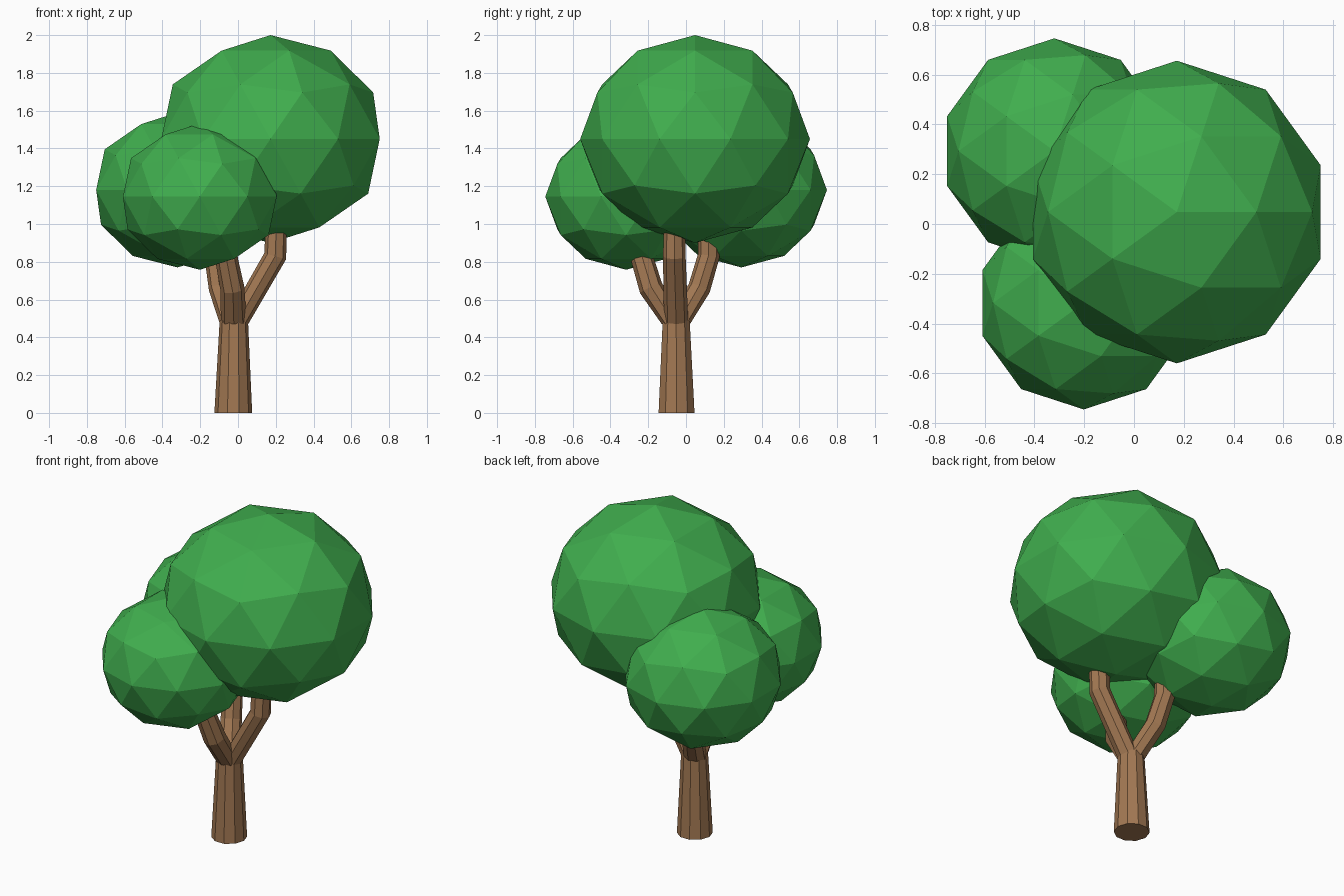
import bpy, bmesh, math
from mathutils import Vector

if "Cube" in bpy.data.objects:
    bpy.data.objects.remove(bpy.data.objects["Cube"])


def material(name, rgb):
    m = bpy.data.materials.new(name)
    m.diffuse_color = (*rgb, 1)
    m.use_nodes = True
    m.node_tree.nodes["Principled BSDF"].inputs["Base Color"].default_value = m.diffuse_color
    return m


leaf_green = material("leaf green", (0.051, 0.42, 0.076))
bark_brown = material("bark brown", (0.36, 0.187, 0.085))


def finish(bm, name, mat):
    bmesh.ops.recalc_face_normals(bm, faces=bm.faces[:])
    mesh = bpy.data.meshes.new(name)
    bm.to_mesh(mesh)
    bm.free()
    mesh.materials.append(mat)
    obj = bpy.data.objects.new(name, mesh)
    bpy.context.collection.objects.link(obj)
    return obj


def foliage(name, centre, r, rz):
    """Slightly flattened, flat-shaded ball of leaves."""
    bm = bmesh.new()
    bmesh.ops.create_icosphere(bm, subdivisions=2, radius=1)
    for v in bm.verts:
        v.co = Vector((v.co.x * r, v.co.y * r, v.co.z * rz)) + Vector(centre)
    return finish(bm, name, leaf_green)


def limb(name, path, radii, sides):
    """Faceted tube with mitred bends along a path."""
    pts = [Vector(p) for p in path]
    bm = bmesh.new()
    rings = []
    for i, (p, r) in enumerate(zip(pts, radii)):
        a = (p - pts[i - 1]).normalized() if i else Vector()
        b = (pts[i + 1] - p).normalized() if i < len(pts) - 1 else Vector()
        # the first ring stays level so it sits flush on what is below
        t = (a + b).normalized() if i else Vector((0, 0, 1))
        u = Vector((0, 1, 0)).cross(t).normalized()
        w = t.cross(u)
        rings.append([bm.verts.new(p + r * (u * math.cos(k) + w * math.sin(k)))
                      for k in (math.tau * j / sides for j in range(sides))])
    for lo, hi in zip(rings, rings[1:]):
        for j in range(sides):
            n = (j + 1) % sides
            bm.faces.new((lo[j], lo[n], hi[n], hi[j]))
    bm.faces.new(rings[0])
    bm.faces.new(rings[-1])
    return finish(bm, name, bark_brown)


# trunk
limb("trunk", [(-0.025, -0.05, 0), (-0.022, -0.052, 0.49)], [0.1, 0.075], 10)

# three branches forking from the trunk top
limb("right_branch", [(-0.01, -0.052, 0.47), (0.197, -0.062, 0.83), (0.203, -0.06, 1.0)],
     [0.064, 0.06, 0.056], 8)
limb("front_branch", [(-0.022, -0.06, 0.47), (-0.03, -0.185, 0.66), (-0.06, -0.23, 0.81), (-0.07, -0.235, 0.92)],
     [0.068, 0.064, 0.06, 0.056], 8)
limb("back_branch", [(-0.03, -0.045, 0.47), (-0.095, 0.07, 0.66), (-0.12, 0.12, 0.83), (-0.122, 0.12, 0.98)],
     [0.066, 0.06, 0.058, 0.056], 8)

# crown of three overlapping leaf balls
foliage("main_foliage", (0.172, 0.048, 1.45), 0.608, 0.55)
foliage("back_foliage", (-0.32, 0.293, 1.18), 0.453, 0.41)
foliage("front_foliage", (-0.202, -0.317, 1.145), 0.428, 0.387)
